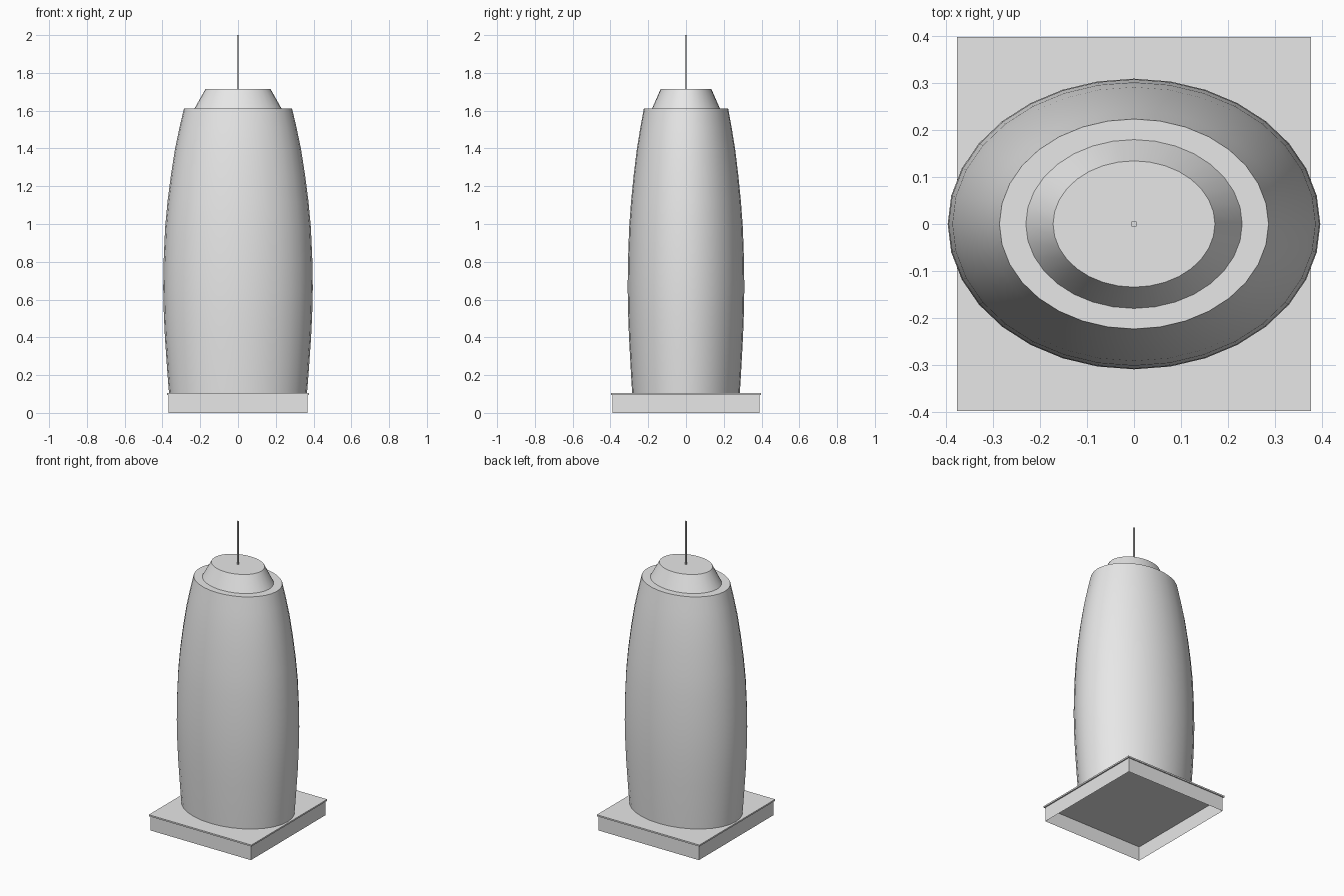
import bpy, bmesh, math

if "Cube" in bpy.data.objects:
    bpy.data.objects.remove(bpy.data.objects["Cube"], do_unlink=True)

SIDES = 32
DEPTH_RATIO = 0.78  # oval plan: depth over width

grey = bpy.data.materials.new("light grey")
grey.use_nodes = True
grey.diffuse_color = (0.8, 0.8, 0.8, 1)
grey.node_tree.nodes["Principled BSDF"].inputs["Base Color"].default_value = (0.8, 0.8, 0.8, 1)


def finish(name, bm, smooth=False):
    bmesh.ops.recalc_face_normals(bm, faces=bm.faces)
    mesh = bpy.data.meshes.new(name)
    bm.to_mesh(mesh)
    bm.free()
    mesh.materials.append(grey)
    obj = bpy.data.objects.new(name, mesh)
    bpy.context.collection.objects.link(obj)
    if smooth:
        bpy.ops.object.select_all(action="DESELECT")
        obj.select_set(True)
        bpy.context.view_layer.objects.active = obj
        bpy.ops.object.shade_smooth_by_angle(angle=math.radians(30))
    return obj


def oval_loft(name, profile):
    """Loft oval rings through (half width, height) pairs and cap both ends."""
    bm = bmesh.new()
    rings = []
    for r, z in profile:
        angles = [2 * math.pi * i / SIDES for i in range(SIDES)]
        rings.append([bm.verts.new((r * math.cos(a), r * DEPTH_RATIO * math.sin(a), z))
                      for a in angles])
    for low, high in zip(rings, rings[1:]):
        for i in range(SIDES):
            j = (i + 1) % SIDES
            bm.faces.new((low[i], low[j], high[j], high[i]))
    bm.faces.new(rings[0])
    bm.faces.new(rings[-1])
    return finish(name, bm, smooth=True)


def box(name, half_x, half_y, z0, z1, open_ends=False):
    bm = bmesh.new()
    bmesh.ops.create_cube(bm, size=2)
    for v in bm.verts:
        v.co = (v.co.x * half_x, v.co.y * half_y, z1 if v.co.z > 0 else z0)
    if open_ends:
        bm.normal_update()
        ends = [f for f in bm.faces if abs(f.normal.z) > 0.5]
        bmesh.ops.delete(bm, geom=ends, context="FACES_ONLY")
    return finish(name, bm)


# Podium: thin walls, open underneath, with an overhanging slab
box("podium_walls", 0.368, 0.39, 0, 0.095, open_ends=True)
box("podium_slab", 0.376, 0.397, 0.095, 0.105)

# Bulging oval tower
oval_loft("tower_body", [
    (0.365, 0.1), (0.373, 0.2), (0.387, 0.4), (0.393, 0.53), (0.396, 0.66),
    (0.394, 0.8), (0.386, 0.98), (0.373, 1.12), (0.355, 1.26),
    (0.333, 1.4), (0.31, 1.51), (0.286, 1.612)])

# Tapered crown and mast
oval_loft("roof_crown", [(0.23, 1.612), (0.172, 1.715)])
box("roof_mast", 0.005, 0.005, 1.715, 2)
